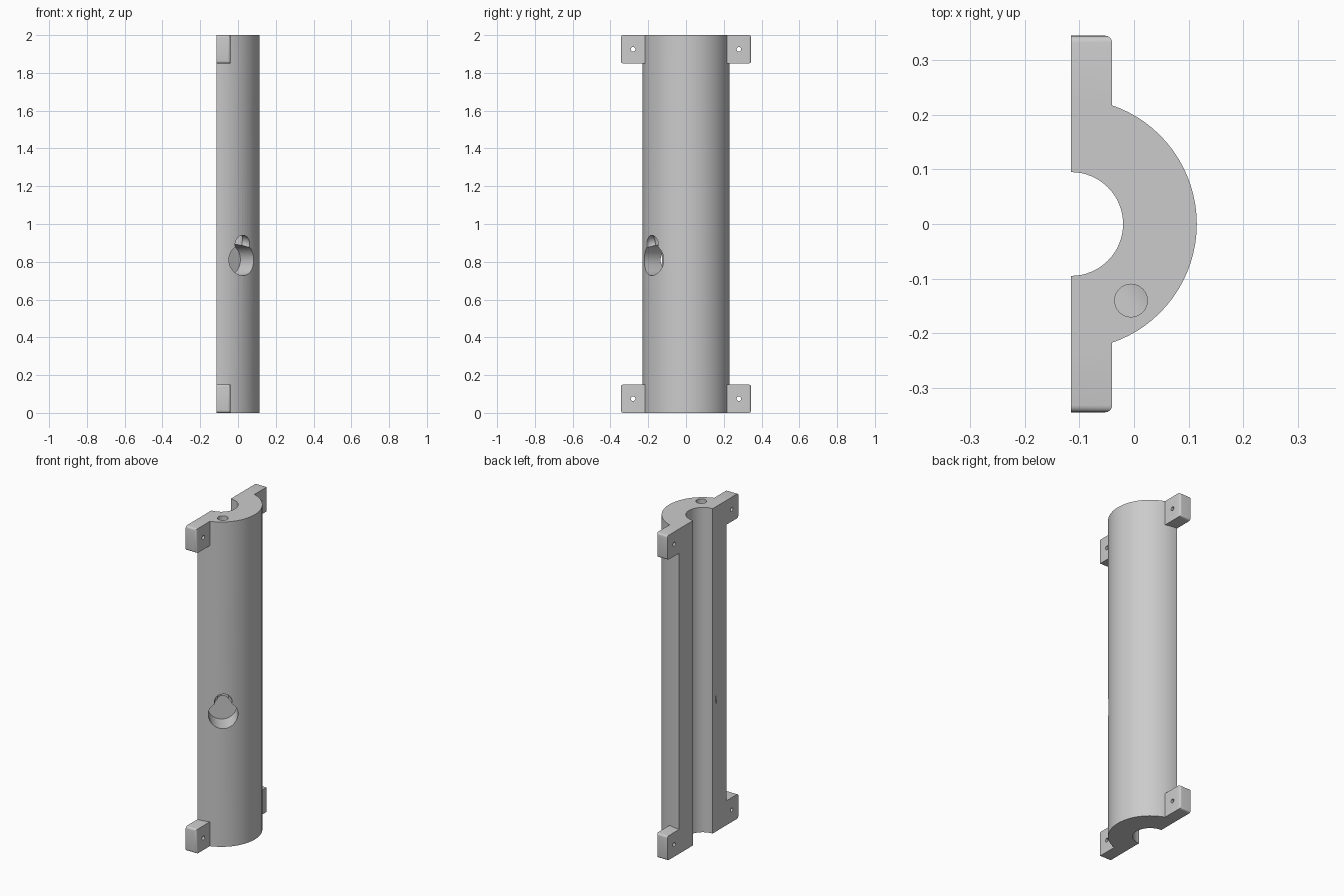
import bpy, bmesh, math
from mathutils import Vector, Matrix

cube = bpy.data.objects.get("Cube")
if cube:
    bpy.data.objects.remove(cube, do_unlink=True)

HEIGHT = 2.0
BACK = -0.115            # flat mating plane and tube axis
R_OUT, R_IN = 0.23, 0.095
TAB_X, TAB_Y, TAB_H = -0.04, 0.345, 0.15

grey = bpy.data.materials.new("plain grey")
grey.use_nodes = True
grey.diffuse_color = (0.6, 0.6, 0.6, 1)
grey.node_tree.nodes["Principled BSDF"].inputs["Base Color"].default_value = (0.6, 0.6, 0.6, 1)


def finish(bm, name):
    bmesh.ops.recalc_face_normals(bm, faces=bm.faces[:])
    mesh = bpy.data.meshes.new(name)
    bm.to_mesh(mesh)
    bm.free()
    mesh.materials.append(grey)
    obj = bpy.data.objects.new(name, mesh)
    bpy.context.scene.collection.objects.link(obj)
    return obj


def half_tube(name):
    def arc(r, n):
        angles = [math.pi * (i / n - 0.5) for i in range(n + 1)]
        return [(BACK + r * math.cos(a), r * math.sin(a), 0) for a in angles]
    bm = bmesh.new()
    outline = arc(R_OUT, 40) + arc(R_IN, 32)[::-1]
    face = bm.faces.new([bm.verts.new(p) for p in outline])
    ext = bmesh.ops.extrude_face_region(bm, geom=[face], use_keep_orig=True)
    moved = [v for v in ext["geom"] if isinstance(v, bmesh.types.BMVert)]
    bmesh.ops.translate(bm, verts=moved, vec=(0, 0, HEIGHT))
    return finish(bm, name)


def tab(name, side, z0):
    bm = bmesh.new()
    inner = 0.15
    centre = Vector(((BACK + TAB_X) / 2, side * (inner + TAB_Y) / 2, z0 + TAB_H / 2))
    size = Vector((TAB_X - BACK, TAB_Y - inner, TAB_H))
    bmesh.ops.create_cube(bm, size=1, matrix=Matrix.Translation(centre) @ Matrix.Diagonal(size).to_4x4())
    # round the end face, except along the flat mating side
    edges = [e for e in bm.edges
             if all(abs(v.co.y) > TAB_Y - 0.01 for v in e.verts)
             and any(v.co.x > BACK + 0.01 for v in e.verts)]
    bmesh.ops.bevel(bm, geom=edges, offset=0.013, segments=4, profile=0.5, affect='EDGES')
    return finish(bm, name)


def drill(name, start, end, radius, segments):
    start, end = Vector(start), Vector(end)
    axis = end - start
    turn = axis.to_track_quat('Z', 'Y').to_matrix().to_4x4()
    bm = bmesh.new()
    bmesh.ops.create_cone(bm, cap_ends=True, segments=segments, radius1=radius, radius2=radius,
                          depth=axis.length, matrix=Matrix.Translation((start + end) / 2) @ turn)
    return finish(bm, name)


def combine(target, tool, operation):
    tool.hide_render = True
    mod = target.modifiers.new(tool.name, 'BOOLEAN')
    mod.operation, mod.object, mod.solver = operation, tool, 'EXACT'
    bpy.context.view_layer.objects.active = target
    bpy.ops.object.modifier_apply(modifier=mod.name)
    bpy.data.objects.remove(tool, do_unlink=True)


# Half tube body with four mounting tabs
body = half_tube("half_tube_body")
for side in (-1, 1):
    for z0 in (0, HEIGHT - TAB_H):
        combine(body, tab("mounting_tab", side, z0), 'UNION')

# Screw holes through the tabs
for side in (-1, 1):
    for z in (TAB_H / 2, HEIGHT - TAB_H / 2):
        hole = drill("screw_hole", (BACK - 0.05, side * 0.28, z), (0.05, side * 0.28, z), 0.012, 20)
        combine(body, hole, 'DIFFERENCE')

# Round side pocket, facing out along a slanted radius
angle = math.radians(-52)


def on_radius(r, z):
    return BACK + r * math.cos(angle), r * math.sin(angle), z


combine(body, drill("side_pocket", on_radius(0.101, 0.81), on_radius(0.35, 0.81), 0.083, 48), 'DIFFERENCE')

# Rounded notch above the pocket
bm = bmesh.new()
bmesh.ops.create_uvsphere(bm, u_segments=32, v_segments=20, radius=0.049,
                          matrix=Matrix.Translation(on_radius(0.222, 0.892)))
combine(body, finish(bm, "pocket_notch"), 'DIFFERENCE')

# Vertical channel from the top down into the pocket
combine(body, drill("channel", on_radius(0.178, 0.82), on_radius(0.178, HEIGHT + 0.1), 0.03, 32), 'DIFFERENCE')

bpy.ops.object.select_all(action='DESELECT')
body.select_set(True)
bpy.context.view_layer.objects.active = body
bpy.ops.object.shade_smooth_by_angle(angle=math.radians(30))
